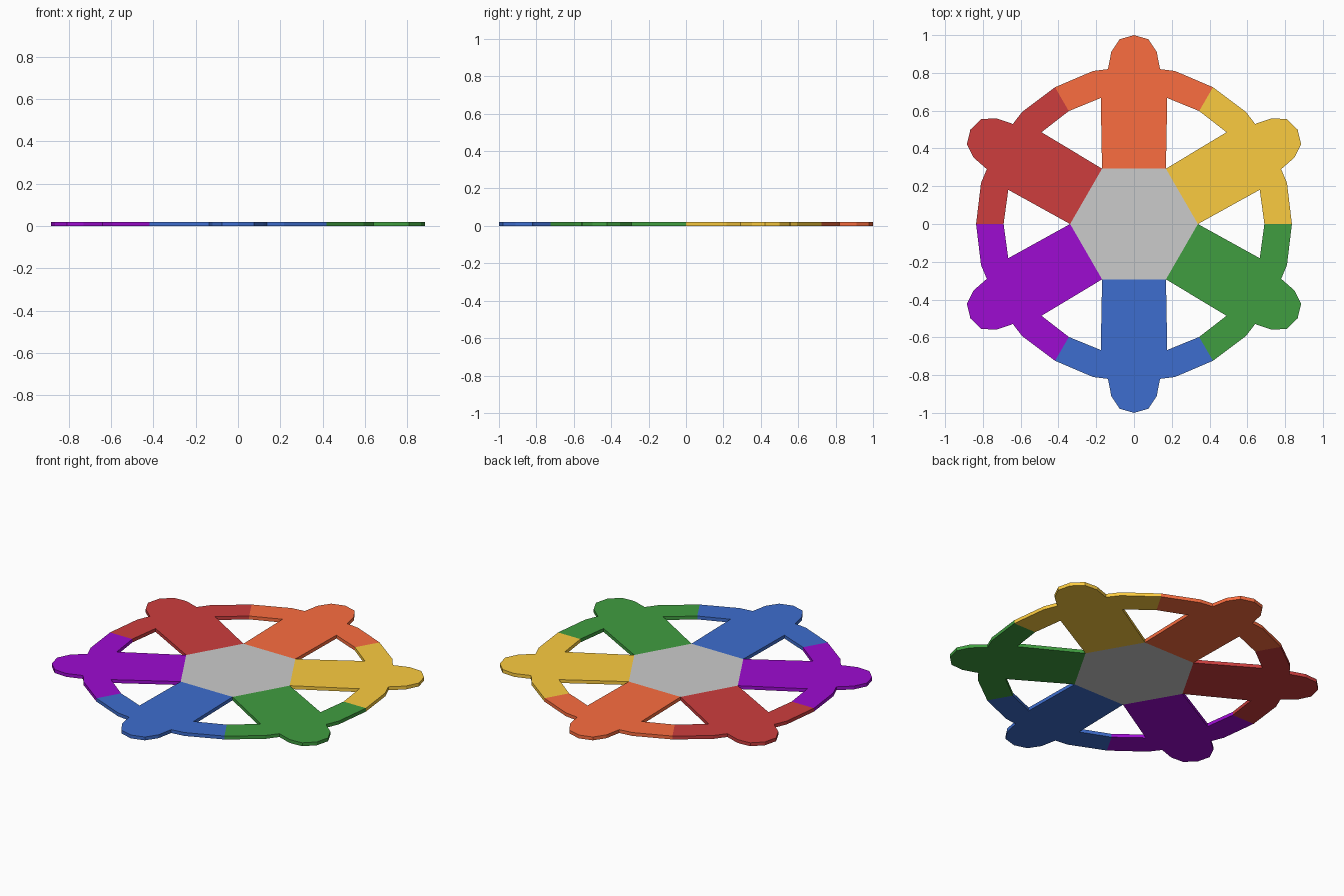
import bpy, bmesh
from math import radians
from mathutils import Matrix, Vector

if "Cube" in bpy.data.objects:
    bpy.data.objects.remove(bpy.data.objects["Cube"])

THICK = 0.02

# Right half of one sector pointing +y: hub corner, spoke, rim, handle
HALF = [(0.169, 0.293), (0.176, 0.667), (0.345, 0.598), (0.418, 0.724),
        (0.217, 0.81), (0.138, 0.82), (0.120, 0.912), (0.076, 0.978)]
SECTOR = HALF + [(0, 1.0)] + [(-x, y) for x, y in reversed(HALF)]
HUB = [Matrix.Rotation(radians(60 * i), 2) @ Vector((0.338, 0)) for i in range(6)]

COLORS = [("orange", (0.97, 0.155, 0.051)), ("red", (0.61, 0.048, 0.048)),
          ("purple", (0.34, 0.0035, 0.64)), ("blue", (0.048, 0.155, 0.62)),
          ("green", (0.051, 0.34, 0.051)), ("yellow", (0.97, 0.60, 0.051))]

bm = bmesh.new()


def add_plate(points, slot):
    face = bm.faces.new([bm.verts.new((x, y, 0)) for x, y in points])
    face.material_index = slot


# Flat outline: central hexagon plus six coloured sectors
add_plate(HUB, 0)
for i in range(6):
    rot = Matrix.Rotation(radians(60 * i), 2)
    add_plate([rot @ Vector(p) for p in SECTOR], i + 1)

# Weld the seams, then thicken so no inner walls remain
bmesh.ops.remove_doubles(bm, verts=bm.verts, dist=0.004)
base = bm.faces[:]
res = bmesh.ops.extrude_face_region(bm, geom=base, use_keep_orig=True)
top = [g for g in res["geom"] if isinstance(g, bmesh.types.BMVert)]
bmesh.ops.translate(bm, verts=top, vec=(0, 0, THICK))
bmesh.ops.recalc_face_normals(bm, faces=bm.faces)

# Side walls take the colour of the plate they border
bm.normal_update()
for f in bm.faces:
    if abs(f.normal.z) < 0.5:
        for e in f.edges:
            for g in e.link_faces:
                if abs(g.normal.z) > 0.5:
                    f.material_index = g.material_index

mesh = bpy.data.meshes.new("spoked_wheel")
bm.to_mesh(mesh)
bm.free()

mesh.materials.append(bpy.data.materials.new("grey"))
for name, rgb in COLORS:
    mat = bpy.data.materials.new(name)
    mat.diffuse_color = (*rgb, 1)
    mat.use_nodes = True
    mat.node_tree.nodes["Principled BSDF"].inputs["Base Color"].default_value = mat.diffuse_color
    mesh.materials.append(mat)
bpy.context.collection.objects.link(bpy.data.objects.new("spoked_wheel", mesh))
